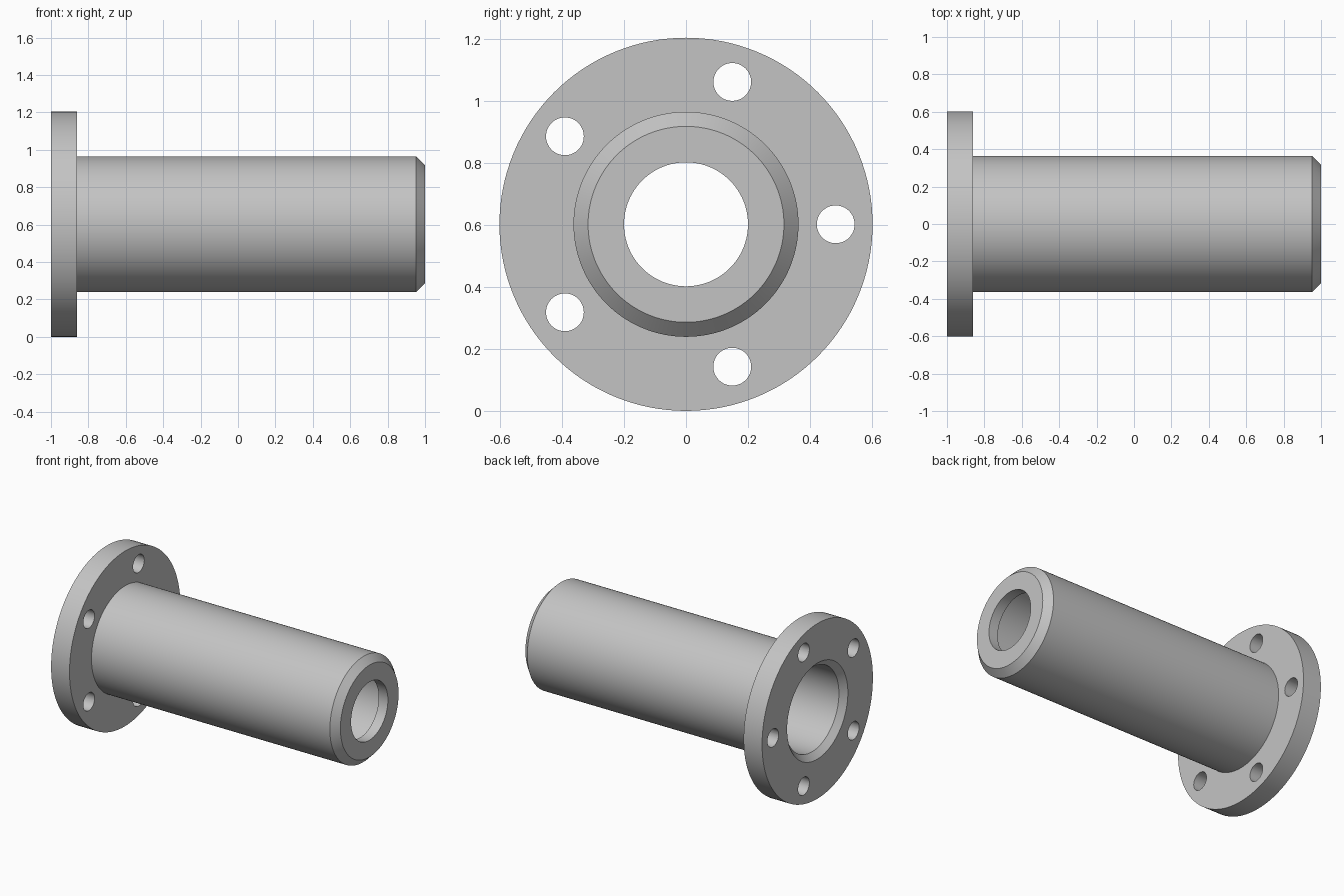
import bpy
import bmesh
from math import cos, sin, tau, radians
from mathutils import Matrix, Vector

cube = bpy.data.objects.get("Cube")
if cube:
    bpy.data.objects.remove(cube, do_unlink=True)

# Main dimensions; the axis of the part runs along x
AXIS_Z = 0.602
FLANGE_R, FLANGE_X = 0.602, -0.86
BODY_R, BODY_CHAMFER = 0.363, 0.047
BORE_R, BORE_CHAMFER = 0.29, 0.04
LIP_R, LIP_X = 0.2, 0.93
HOLE_R, HOLE_CIRCLE, HOLES = 0.061, 0.483, 5

metal = bpy.data.materials.new("light grey metal")
metal.use_nodes = True
metal.diffuse_color = (0.55, 0.55, 0.55, 1)
metal.node_tree.nodes["Principled BSDF"].inputs["Base Color"].default_value = metal.diffuse_color


def make_object(name, bm):
    bmesh.ops.recalc_face_normals(bm, faces=bm.faces)
    mesh = bpy.data.meshes.new(name)
    bm.to_mesh(mesh)
    bm.free()
    mesh.materials.append(metal)
    obj = bpy.data.objects.new(name, mesh)
    bpy.context.collection.objects.link(obj)
    return obj


def lathe(name, profile, steps):
    """Revolve a closed (x, radius) profile around the x axis."""
    bm = bmesh.new()
    verts = [bm.verts.new((x, 0, r)) for x, r in profile]
    edges = [bm.edges.new((a, b)) for a, b in zip(verts, verts[1:] + verts[:1])]
    bmesh.ops.spin(bm, geom=verts + edges, cent=(0, 0, 0), axis=(1, 0, 0),
                   angle=tau, steps=steps, use_merge=False)
    bmesh.ops.remove_doubles(bm, verts=bm.verts, dist=1e-5)
    bmesh.ops.translate(bm, verts=bm.verts, vec=(0, 0, AXIS_Z))
    return make_object(name, bm)


# Flange, chamfered sleeve, and stepped bore as one turned solid
bushing = lathe("flanged_sleeve", [
    (-1, FLANGE_R), (FLANGE_X, FLANGE_R), (FLANGE_X, BODY_R),
    (1 - BODY_CHAMFER, BODY_R), (1, BODY_R - BODY_CHAMFER),
    (1, LIP_R), (LIP_X, LIP_R), (LIP_X, BORE_R),
    (-1 + BORE_CHAMFER, BORE_R), (-1, BORE_R + BORE_CHAMFER),
], 128)

# Ring of bolt hole cutters
bm = bmesh.new()
for i in range(HOLES):
    a = tau * i / HOLES
    place = Vector((-0.93, HOLE_CIRCLE * cos(a), AXIS_Z + HOLE_CIRCLE * sin(a)))
    bmesh.ops.create_cone(bm, cap_ends=True, segments=48, radius1=HOLE_R,
                          radius2=HOLE_R, depth=0.4,
                          matrix=Matrix.Translation(place) @ Matrix.Rotation(radians(90), 4, "Y"))
cutter = make_object("bolt_hole_cutter", bm)
cutter.hide_render = True

# Drill the flange
cut = bushing.modifiers.new("bolt_holes", "BOOLEAN")
cut.operation = "DIFFERENCE"
cut.solver = "EXACT"
cut.object = cutter
bpy.ops.object.select_all(action="DESELECT")
bpy.context.view_layer.objects.active = bushing
bushing.select_set(True)
bpy.ops.object.modifier_apply(modifier=cut.name)
bpy.data.objects.remove(cutter, do_unlink=True)

# Smooth round walls, crisp rims
bpy.ops.object.shade_smooth_by_angle(angle=radians(30))
